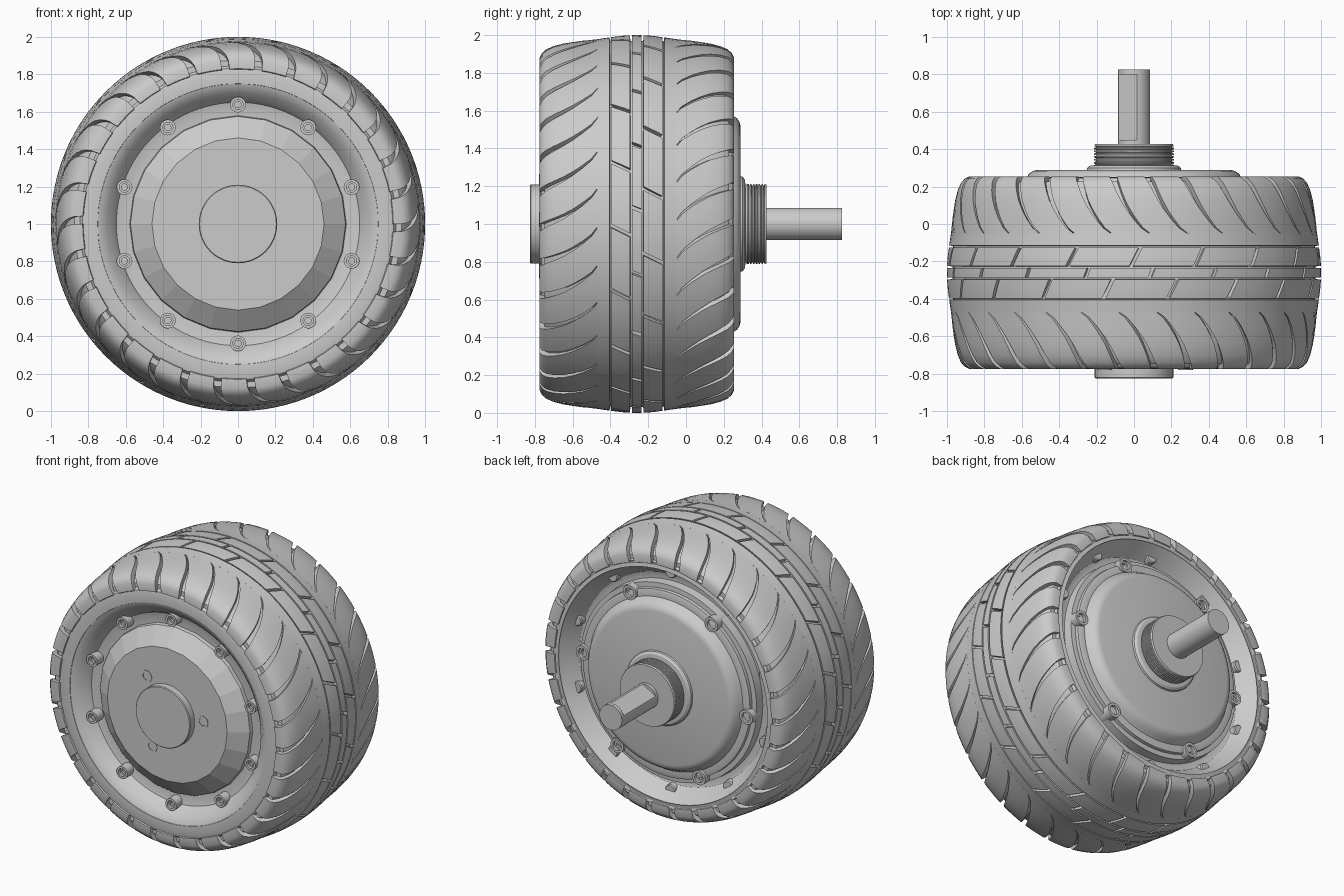
import bpy, bmesh
from math import sin, cos, pi, radians, hypot

if "Cube" in bpy.data.objects:
    bpy.data.objects.remove(bpy.data.objects["Cube"])

MID = -0.26                     # centre plane of the tyre along the axle


def P(th, y, r, cx=0, cz=1):
    return (cx + r * cos(th), y, cz + r * sin(th))


def finish(bm, name, angle=30):
    bmesh.ops.remove_doubles(bm, verts=bm.verts, dist=1e-5)
    bmesh.ops.recalc_face_normals(bm, faces=bm.faces)
    me = bpy.data.meshes.new(name)
    bm.to_mesh(me)
    bm.free()
    ob = bpy.data.objects.new(name, me)
    bpy.context.collection.objects.link(ob)
    if angle:
        bpy.ops.object.select_all(action='DESELECT')
        ob.select_set(True)
        bpy.context.view_layer.objects.active = ob
        bpy.ops.object.shade_smooth_by_angle(angle=radians(angle))
    return ob


def lathe(name, prof, n=96, spots=((0, 1),), closed=False, angle=30):
    """Revolve a (y, r) profile about a y axis, once at each (x, z) spot."""
    bm = bmesh.new()
    for cx, cz in spots:
        rings = [[bm.verts.new(P(2 * pi * i / n, y, r, cx, cz)) for i in range(n)]
                 for y, r in prof]
        pairs = list(zip(rings, rings[1:])) + ([(rings[-1], rings[0])] if closed else [])
        for a, b in pairs:
            for i in range(n):
                j = (i + 1) % n
                bm.faces.new((a[i], a[j], b[j], b[i]))
    return finish(bm, name, angle)


def circle_spots(n, r, start):
    return [(r * cos(radians(start) + 2 * pi * k / n),
             1 + r * sin(radians(start) + 2 * pi * k / n)) for k in range(n)]


def tread(name, prof, n, off, gap, flip=False, phase=0, m=4):
    """Ring of raised blocks: prof is (y, r); off/gap give groove angle and width."""
    bm = bmesh.new()
    pitch = 2 * pi / n
    for k in range(n):
        top, low = [], []
        for i, (y, r) in enumerate(prof):
            t = i / (len(prof) - 1)
            dy, dr = MID - y, 0.6 - r
            d = 0.035 / hypot(dy, dr)
            rows = ([], [])
            for j in range(m + 1):
                th = phase + k * pitch + off(t) + (pitch - gap(t)) * j / m
                for row, yy, rr in ((rows[0], y, r), (rows[1], y + dy * d, r + dr * d)):
                    if flip:
                        th2, y2 = -th, 2 * MID - yy
                    else:
                        th2, y2 = th, yy
                    row.append(bm.verts.new(P(th2, y2, rr)))
            top.append(rows[0])
            low.append(rows[1])
        for g in (top, low):
            for a, b in zip(g, g[1:]):
                for j in range(m):
                    bm.faces.new((a[j], a[j + 1], b[j + 1], b[j]))

        def rim(g):
            return (g[0] + [row[-1] for row in g[1:]] + g[-1][-2::-1]
                    + [row[0] for row in g[-2:0:-1]])
        a, b = rim(top), rim(low)
        for i in range(len(a)):
            j = (i + 1) % len(a)
            bm.faces.new((a[i], a[j], b[j], b[i]))
    return finish(bm, name)


# tyre carcass, with two smooth raised ribs beside the centre tread
half = [(-.77, .75), (-.772, .80), (-.765, .832), (-.748, .845), (-.748, .875), (-.72, .90),
        (-.64, .928), (-.475, .95), (-.472, .978), (-.405, .988), (-.402, .966)]
rear = [(2 * MID - y, r) for y, r in half[:0:-1]]
lathe("tyre_carcass", half + [(MID, .97)] + rear + [(.245, .81), (.1, .70), (-.66, .70)],
      closed=True)

# curved shoulder blocks, front and back
shoulder = [(-.775, .83), (-.775, .88), (-.762, .905), (-.74, .925), (-.70, .942),
            (-.65, .955), (-.60, .963), (-.55, .970), (-.50, .975), (-.465, .979)]
for nm, flip in (("front", False), ("back", True)):
    tread(nm + "_shoulder_tread", shoulder, 30, lambda t: .20 * t ** 2.2,
          lambda t: .045 * (1 - t) + .006, flip)

# centre tread: three rows of slanted blocks


def crown(y0, y1):
    ys = [y0 + (y1 - y0) * i / 3 for i in range(4)]
    return [(y, 1 - .6 * (y - MID) ** 2) for y in ys]


for nm, y0, y1, ph, sl in (("left", -.398, -.297, 0, -.05), ("middle", -.287, -.235, .1, -.02),
                           ("right", -.224, -.125, .2, -.05)):
    tread(nm + "_centre_tread", crown(y0, y1), 18, lambda t: sl * t, lambda t: .02,
          phase=ph, m=6)

# front rim bowl
lathe("front_rim", [(-.77, .76), (-.765, .735), (-.735, .70), (-.70, .665), (-.675, .65),
                    (-.665, .61), (-.665, .55)])
# faceted motor cap with round boss
lathe("motor_cap", [(-.66, .58), (-.69, .575), (-.775, .46), (-.775, 0)], n=24, angle=0)
lathe("centre_boss", [(-.77, .21), (-.82, .21), (-.825, .205), (-.825, 0)], n=48)


# bolts: collar with a recessed socket
def bolt(y, r, base, d):
    return [(base, r), (y, r), (y, r * .65), (y + .02 * d, r * .65),
            (y + .02 * d, r * .4), (y + .035 * d, r * .4), (y + .035 * d, 0)]


lathe("rim_bolts", bolt(-.735, .042, -.65, 1), 20, circle_spots(10, .638, 90))
lathe("cap_screws", bolt(-.779, .04, -.74, .8), 20, circle_spots(3, .275, 5))

# rear rim: concave band with round bumps
lathe("rear_rim", [(.252, .84), (.245, .815), (.20, .785), (.15, .755), (.13, .72),
                   (.13, .68), (.19, .675), (.195, .60), (.195, .5)])
lathe("rear_rim_bumps", [(.10, .04), (.168, .04), (.175, .034), (.175, 0)], 20,
      circle_spots(10, .755, 90))

# rear cover with bolt lobes
lathe("rear_cover", [(.16, .645), (.215, .64), (.22, .625), (.22, .59), (.245, .575),
                     (.27, .56), (.283, .54), (.288, .52), (.288, 0)])
lathe("rear_cover_bolts", bolt(.24, .05, .14, -1), 24, circle_spots(6, .63, 5))

# stepped and threaded collar
thread = []
for i in range(6):
    y = .325 + i * .015
    thread += [(y, .213), (y + .007, .213), (y + .009, .203), (y + .013, .203)]
lathe("threaded_collar", [(.28, .255), (.30, .25), (.312, .235), (.315, .205)] + thread
      + [(.416, .213), (.427, .208), (.427, 0)], n=64)

# axle with a milled flat
bm = bmesh.new()
fa, fd, R = radians(121), .064, .086
rings = []
for y, cut in ((.40, 0), (.45, 0), (.45, 1), (.80, 1), (.80, 0), (.825, 0)):
    ring = []
    for i in range(64):
        a = 2 * pi * i / 64
        x, z = R * cos(a), R * sin(a)
        over = max(0, x * cos(fa) + z * sin(fa) - fd) * cut
        ring.append(bm.verts.new((x - over * cos(fa), y, 1 + z - over * sin(fa))))
    rings.append(ring)
for a, b in zip(rings, rings[1:]):
    for i in range(64):
        j = (i + 1) % 64
        if (a[i].co - b[i].co).length + (a[j].co - b[j].co).length > 1e-6:
            bm.faces.new((a[i], a[j], b[j], b[i]))
bm.faces.new(rings[0])
bm.faces.new(rings[-1])
finish(bm, "axle")
